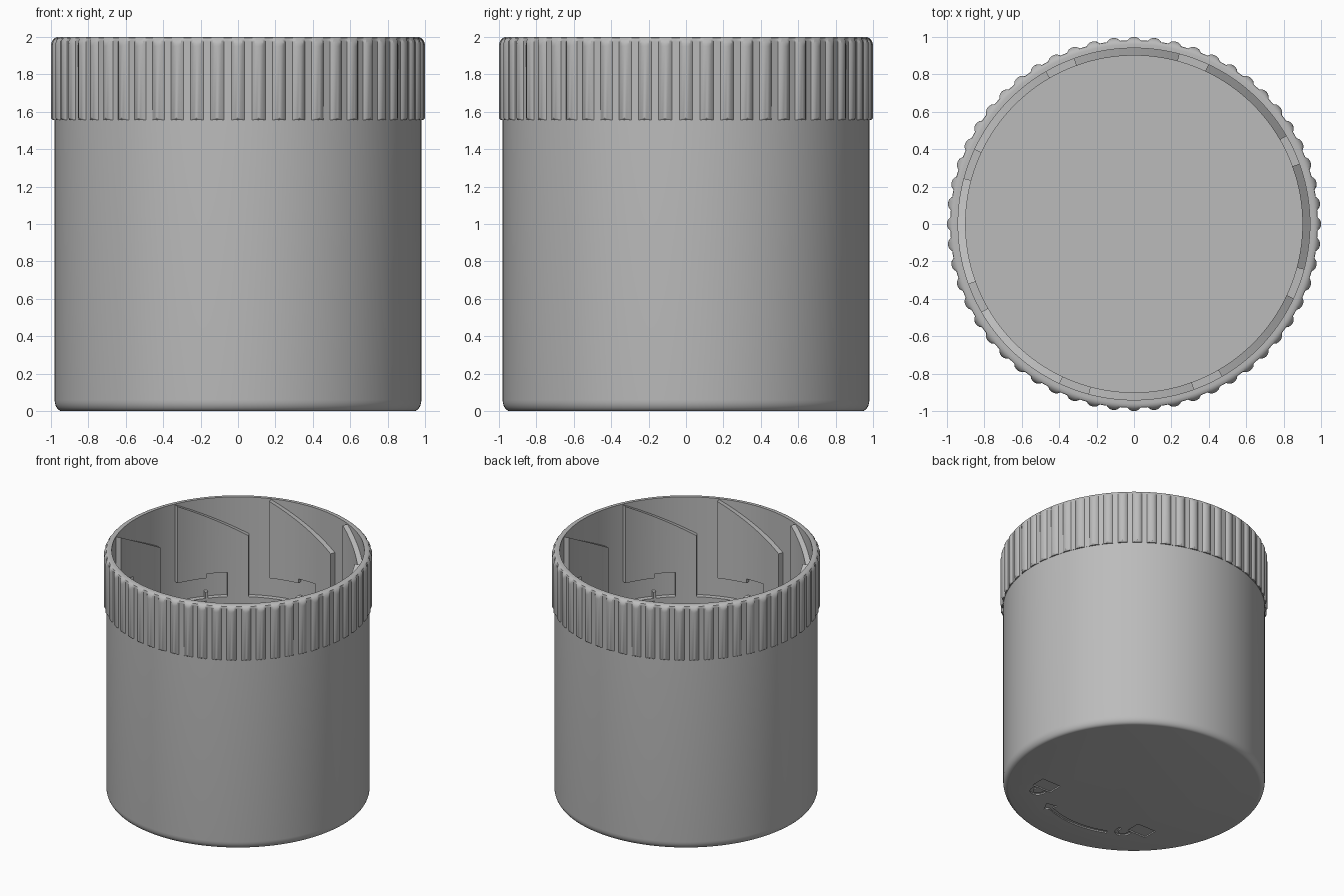
import bpy, bmesh
from math import sin, cos, pi, radians, sqrt

old = bpy.data.objects.get("Cube")
if old:
    bpy.data.objects.remove(old)

GREY = (0.5, 0.5, 0.5, 1.0)
grey = bpy.data.materials.new("plain grey")
grey.use_nodes = True
grey.diffuse_color = GREY
grey.node_tree.nodes["Principled BSDF"].inputs["Base Color"].default_value = GREY


def select_only(obj):
    bpy.ops.object.select_all(action='DESELECT')
    obj.select_set(True)
    bpy.context.view_layer.objects.active = obj


def shade(obj):
    select_only(obj)
    bpy.ops.object.shade_smooth_by_angle(angle=radians(30))


def add_object(name, bm):
    bmesh.ops.recalc_face_normals(bm, faces=bm.faces)
    mesh = bpy.data.meshes.new(name)
    bm.to_mesh(mesh)
    bm.free()
    mesh.materials.append(grey)
    obj = bpy.data.objects.new(name, mesh)
    bpy.context.collection.objects.link(obj)
    return obj


def bridge(bm, a, b):
    for i in range(len(a)):
        j = (i + 1) % len(a)
        bm.faces.new((a[i], a[j], b[j], b[i]))


def polar(r, deg):
    return r * cos(radians(deg)), r * sin(radians(deg))


# Cup: one turned profile whose grip band follows the rib outline
RIBS, HALF, GROOVE, RIB = 56, 2.1, 0.982, 0.018
steps = [k * HALF / 3 for k in range(-3, 4)] + [180 / RIBS]
outline = []
for n in range(RIBS):
    for s in steps:
        t = min(abs(s) / HALF, 1)
        bump = RIB * (2 * sqrt(1 - 0.75 * t * t) - 1)
        outline.append((-90 + n * 360 / RIBS + s, GROOVE + bump))

quarter = [k * pi / 12 for k in range(7)]
profile = [(0.94 + 0.04 * sin(a), 0.06 - 0.06 * cos(a), False) for a in quarter]
profile += [(0.98, 1.555, False), (0.99, 1.555, True), (1.0, 1.567, True)]
profile += [(0.96 + 0.04 * cos(a), 1.95 + 0.05 * sin(a), True) for a in quarter]
profile += [(0.94, 2.0, False), (0.94, 1.2, False), (0.90, 1.2, False), (0.90, 0.1, False)]

bm = bmesh.new()
rings = []
for r, z, ribbed in profile:
    rings.append([bm.verts.new((*polar(min(r, limit) if ribbed else r, deg), z))
                  for deg, limit in outline])
for lower, upper in zip(rings, rings[1:]):
    bridge(bm, lower, upper)
bm.faces.new(rings[0])
bm.faces.new(rings[-1])
cup = add_object("cup", bm)


# Locking ramps: curved blocks standing on the ledge inside the rim
def curved_block(name, sections):
    """sections: (angle in degrees, bottom z, top z)"""
    bm = bmesh.new()
    loops = []
    for deg, low, high in sections:
        corners = ((0.90, low), (0.945, low), (0.945, high), (0.90, high))
        loops.append([bm.verts.new((*polar(r, deg), z)) for r, z in corners])
    for p, q in zip(loops, loops[1:]):
        bridge(bm, p, q)
    bm.faces.new(loops[0])
    bm.faces.new(loops[-1])
    shade(add_object(name, bm))


def ramp_piece(name, start, first, last, low):
    count = 6
    sections = []
    for k in range(count + 1):
        d = first + (last - first) * k / count
        sections.append((start + d, low, 1.70 + 0.295 * d / 35))
    curved_block(name, sections)


for n in range(8):
    start = 30 + n * 45
    ramp_piece(f"ramp_stop_{n + 1}", start, 0, 10, 1.2)
    ramp_piece(f"ramp_middle_{n + 1}", start, 10, 20, 1.40)
    ramp_piece(f"ramp_lead_{n + 1}", start, 20, 35, 1.365)
    curved_block(f"detent_{n + 1}", [(start + 19.3, 1.2, 1.25), (start + 20.7, 1.2, 1.25)])


# Engraved marks on the underside
def engrave(points):
    bm = bmesh.new()
    low = [bm.verts.new((x, y, -0.02)) for x, y in points]
    high = [bm.verts.new((x, y, 0.01)) for x, y in points]
    bridge(bm, low, high)
    bm.faces.new(low)
    bm.faces.new(high)
    cutter = add_object("mark_cutter", bm)
    cutter.hide_render = True
    mod = cup.modifiers.new("mark", 'BOOLEAN')
    mod.operation = 'DIFFERENCE'
    mod.solver = 'EXACT'
    mod.object = cutter
    select_only(cup)
    bpy.ops.object.modifier_apply(modifier=mod.name)
    bpy.data.objects.remove(cutter)


def arc(cx, cy, r, first, last, count=12):
    pts = []
    for k in range(count + 1):
        x, y = polar(r, first + (last - first) * k / count)
        pts.append((cx + x, cy + y))
    return pts


def padlock(x, y, shift):
    w, h = 0.085, 0.06
    engrave([(x - w, y - h), (x + w, y - h), (x + w, y + h), (x - w, y + h)])
    # Shackle, moved sideways on the open lock
    sx, sy = x + shift, y - h - 0.04
    foot = sy + 0.03
    engrave([(sx + 0.06, foot)] + arc(sx, sy, 0.06, 0, -180)
            + [(sx - 0.06, foot), (sx - 0.035, foot)]
            + arc(sx, sy, 0.035, -180, 0) + [(sx + 0.035, foot)])


padlock(0.52, -0.40, 0)
padlock(-0.46, -0.46, 0.10)

# Curved arrow from the open lock to the closed one
engrave(arc(0, 0, 0.71, -113, -67)
        + [polar(0.75, -66), polar(0.695, -60), polar(0.64, -66)]
        + arc(0, 0, 0.68, -67, -113))
shade(cup)
